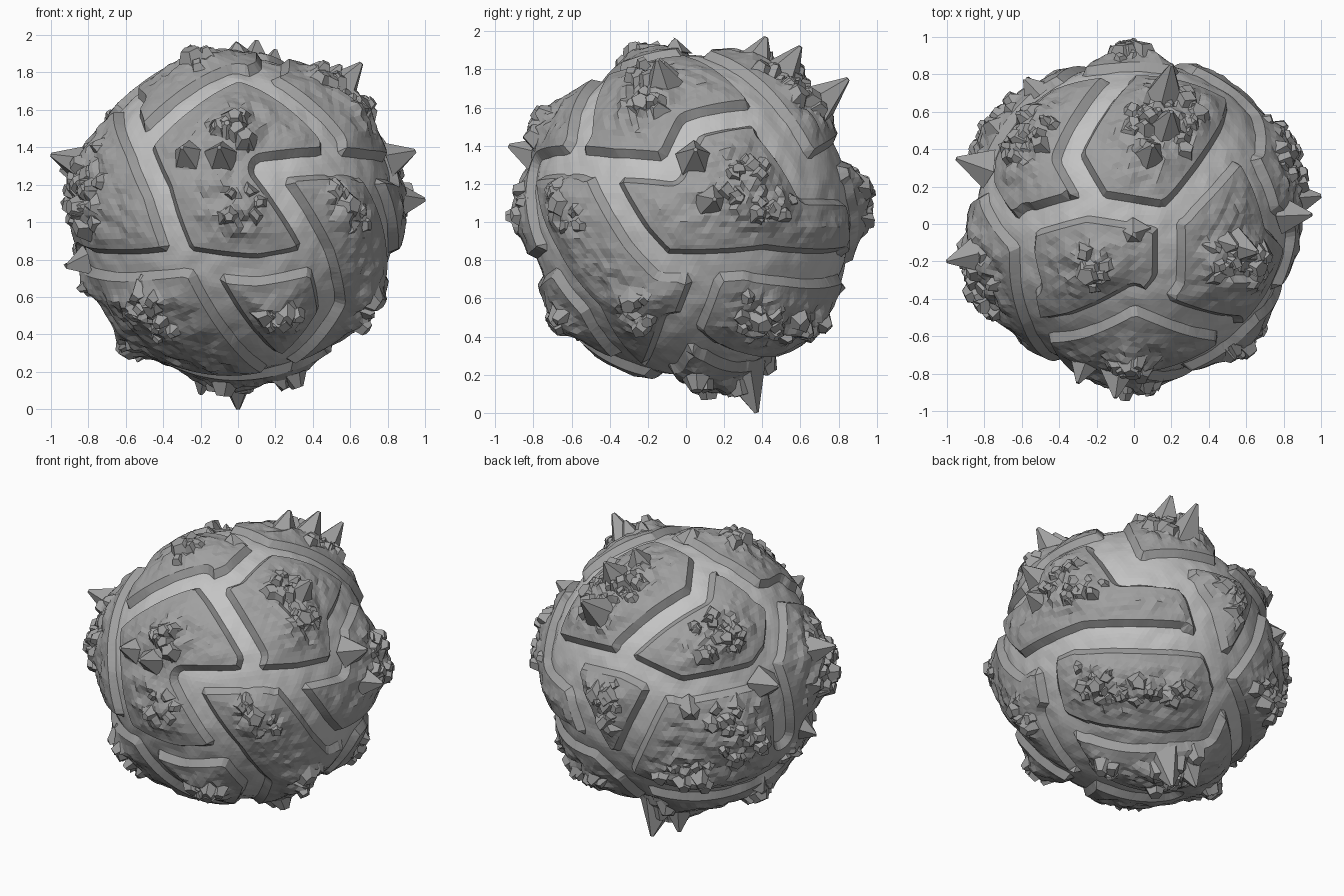
import bpy, bmesh, random
from math import sin, cos, radians, sqrt, exp
from mathutils import Vector, noise

random.seed(7)
if "Cube" in bpy.data.objects:
    bpy.data.objects.remove(bpy.data.objects["Cube"])

CENTRE = Vector((0, 0.025, 1.035))
FLOOR, PLATE = 0.838, 0.882     # radii of the trench floor and plate rim
WIDTH, WALL = 0.063, 0.04       # trench half width and wall run


def material(name, grey):
    m = bpy.data.materials.new(name)
    m.use_nodes = True
    m.diffuse_color = (grey, grey, grey, 1)
    node = m.node_tree.nodes["Principled BSDF"]
    node.inputs["Base Color"].default_value = (grey, grey, grey, 1)
    node.inputs["Roughness"].default_value = 0.8
    return m


rock_grey = material("rock grey", 0.35)
trench_grey = material("pale trench grey", 0.55)


def sphere_side(turn, tilt, base=0.0):
    """Returns a function placing flat points on the sphere, seen from one side."""
    t, e = radians(turn), radians(tilt)
    right = Vector((cos(t), sin(t), 0))
    out = Vector((sin(t) * cos(e), -cos(t) * cos(e), sin(e)))
    up = out.cross(right)
    middle = CENTRE - Vector((0, 0, base))

    def place(u, v):
        u -= right.dot(middle)
        v -= up.dot(middle)
        depth = sqrt(max(0, 0.74 - u * u - v * v))
        return (right * u + up * v + out * depth).normalized()
    return place


front = sphere_side(0, 0)
side = sphere_side(90, 0)
top = sphere_side(0, 90)
back_high = sphere_side(215, 30, 1)
back_low = sphere_side(145, -30, 1)

trenches = []


def trench(place, *points):
    path = [place(*p) for p in points]
    for a, b in zip(path, path[1:]):
        trenches.append((a, b - a, (a + b).normalized()))


# Trenches on the front
trench(front, (-.58, 1.7), (-.52, 1.4), (-.42, 1.16), (-.3, .82))
trench(front, (-.52, 1.4), (-.3, 1.62), (0, 1.79), (.16, 1.73), (.5, 1.44), (.5, 1.3))
trench(front, (.14, 1.28), (.5, 1.31), (.72, 1.29))
trench(front, (.14, 1.28), (.43, .82))
trench(front, (-.82, .81), (-.3, .8), (.1, .75), (.43, .82), (.49, .55), (.2, .24))
trench(front, (-.2, .77), (.06, .36), (.2, .24))
# Trenches on the side
trench(side, (-.5, 1.29), (-.08, 1.27), (.03, 1.5), (.47, 1.56), (.3, 1.74), (.08, 1.86))
trench(side, (-.45, 1.28), (-.25, .92), (-.12, .78), (.4, .8), (.8, .79))
trench(side, (.47, 1.56), (.63, 1.29), (.8, 1.28))
trench(side, (.12, .77), (.02, .5), (-.1, .26))
# Trenches on the top
trench(top, (.18, .03), (-.25, .1), (-.6, 0), (-.55, -.3))
trench(top, (-.2, .1), (-.35, .36), (-.22, .6), (-.08, .77))
trench(top, (.18, .03), (.55, .44), (.57, .6))
trench(top, (.18, .03), (.18, -.3), (.08, -.42))
# Trenches round the back
trench(back_high, (-.77, .1), (-.38, -.03), (-.03, -.2), (.44, -.09), (.54, .06), (.54, .41))
trench(back_high, (.5, 0), (.57, -.19), (.6, -.45))
trench(back_high, (-.15, -.16), (-.41, -.66))
trench(back_high, (-.73, -.03), (-.63, -.3), (-.41, -.66), (.1, -.79), (.55, -.62))
# Trenches underneath
trench(back_low, (-.27, .76), (-.14, .58), (.27, .56), (.4, .18), (.51, -.06), (.42, -.38))
trench(back_low, (-.4, .17), (.4, .18))
trench(back_low, (-.56, -.3), (.42, -.38))
trench(back_low, (-.56, -.3), (-.3, -.65), (.24, -.76))

# Rocky mounds: side, position, spread and number of rocks
clusters = [(place(u, v), spread, count) for place, u, v, spread, count in (
    (front, -.03, 1.5, .12, 10), (front, .02, 1.08, .11, 6),
    (front, -.5, .58, .2, 14), (front, -.6, .38, .12, 8),
    (front, .22, .5, .12, 8), (front, -.78, 1.1, .16, 10),
    (front, -.8, .72, .1, 5), (front, .3, .17, .1, 5),
    (side, .35, 1.18, .2, 18), (side, -.62, 1.08, .12, 7),
    (side, -.2, .55, .14, 7), (side, .88, 1.08, .2, 14),
    (side, -.18, 1.74, .09, 5), (side, .4, .52, .14, 8),
    (side, .52, .27, .12, 8), (side, .28, .15, .1, 5),
    (top, .15, .55, .24, 24), (top, -.55, .48, .15, 9),
    (top, -.18, -.24, .12, 8), (top, .6, -.22, .14, 10),
    (back_high, .25, .15, .12, 8), (back_high, .32, -.45, .22, 18),
    (back_high, .78, .05, .2, 12), (back_high, -.4, -.38, .08, 4),
    (back_low, -.22, -.12, .08, 5), (back_low, 0, -.12, .08, 5),
    (back_low, .22, -.12, .08, 5), (back_low, .2, -.58, .2, 14),
    (back_low, .75, -.2, .2, 10))]


def nearest_trench(p):
    best, near = 1.0, None
    for a, ab, mid in trenches:
        if p.dot(mid) < 0.75:
            continue
        t = min(1, max(0, (p - a).dot(ab) / ab.length_squared))
        q = (a + ab * t).normalized()
        d = (p - q).length
        if d < best:
            best, near = d, q
    return best, near


def ground(p, d):
    """Radius of the surface at direction p, at distance d from a trench."""
    if d <= WIDTH + 0.001:
        return FLOOR + 0.008 * noise.noise(p * 9)
    inner = min(1, max(0, d - WIDTH - WALL) / 0.12)
    mound = max(exp(-(p - c).length_squared / (1.8 * s * s)) for c, s, _ in clusters)
    blocks = 0.045 + 0.025 * noise.cell(p * 12)
    rough = 0.02 * noise.noise(p * 8) + 0.015 * noise.noise(p * 17)
    return PLATE + inner * (0.01 + rough + mound * blocks)


def finish(bm, name, mats):
    mesh = bpy.data.meshes.new(name)
    bm.to_mesh(mesh)
    bm.free()
    for m in mats:
        mesh.materials.append(m)
    obj = bpy.data.objects.new(name, mesh)
    obj.location = CENTRE
    bpy.context.collection.objects.link(obj)


# Body: a faceted ball with its vertices pulled onto the trench edges
bm = bmesh.new()
bmesh.ops.create_icosphere(bm, subdivisions=6, radius=1)
low = set()
for v in bm.verts:
    p = v.co.normalized()
    d, q = nearest_trench(p)
    for edge in (WIDTH, WIDTH + WALL):
        if q is not None and abs(d - edge) <= WALL / 2:
            p = (q + (p - q).normalized() * edge).normalized()
            d = edge
            break
    if d <= WIDTH + 0.001:
        low.add(v)
    v.co = p * ground(p, d)
for f in bm.faces:
    f.material_index = 1 if all(v in low for v in f.verts) else 0
finish(bm, "planet_body", [rock_grey, trench_grey])

# Rocks: tapered stumps and spikes standing on the plates
rocks = bmesh.new()


def stump(p, foot, base, tip, height, sides):
    turn = p.to_track_quat('Z', 'Y').to_matrix().to_4x4()
    turn.translation = p * (foot + height / 2)
    bmesh.ops.create_cone(rocks, cap_ends=True, segments=sides, radius1=base,
                          radius2=tip, depth=height, matrix=turn)


for middle, spread, count in clusters:
    for i in range(count):
        shift = Vector([random.uniform(-1, 1) for _ in range(3)]) * spread
        p = (middle + shift).normalized()
        d = nearest_trench(p)[0]
        if d > 0.15:
            size = random.uniform(0.055, 0.09)
            stump(p, ground(p, d) - 0.04, size, size * random.uniform(0.2, 0.6),
                  random.uniform(0.055, 0.08), random.choice((4, 5, 6)))

# Tall spikes, each given by the point of its tip
for tip in ((0, .37, 0), (-.2, .36, .08), (-1, -.2, 1.36), (-.95, .35, 1.28),
            (1, .15, 1.12), (.95, .05, 1.38), (.66, -.15, 1.85), (.55, -.12, 1.84),
            (.2, .85, 1.75), (.1, .42, 1.97), (.2, .6, 1.92), (-.1, -.93, 1.4),
            (-.3, -.85, 1.4), (0, .94, 1.05), (-.92, -.1, .76), (0, -.06, 1.96),
            (-.58, .78, 1.15)):
    arm = Vector(tip) - CENTRE
    tall = arm.length - PLATE + 0.03
    stump(arm.normalized(), PLATE - 0.03, 0.07 + tall * 0.25, 0.012, tall, 5)

# Knock the rock corners about so that no two match
for v in rocks.verts:
    if v.co.length < 0.97:
        v.co += Vector([random.uniform(-.01, .01) for _ in range(3)])
finish(rocks, "plate_rocks", [rock_grey])
